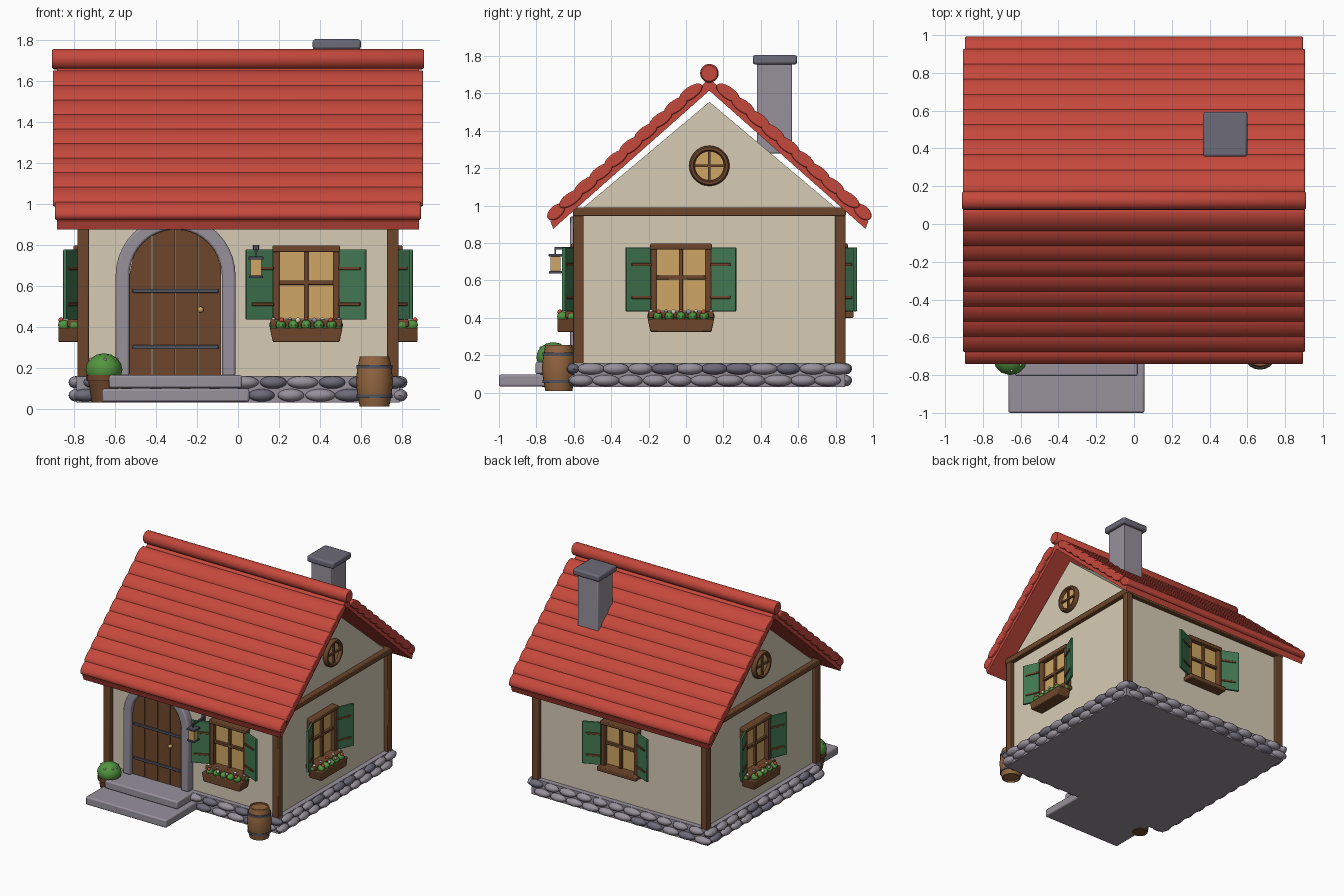
import bpy, bmesh, math, random
from mathutils import Matrix, Vector

if "Cube" in bpy.data.objects:
    bpy.data.objects.remove(bpy.data.objects["Cube"])

random.seed(4)
CY = 0.125                      # depth centre of the house
T, R, I = Matrix.Translation, Matrix.Rotation, Matrix.Identity(4)


def mat(name, r, g, b):
    m = bpy.data.materials.new(name)
    m.diffuse_color = (r, g, b, 1)
    m.use_nodes = True
    m.node_tree.nodes["Principled BSDF"].inputs["Base Color"].default_value = m.diffuse_color
    return m


CREAM = mat("cream plaster", .68, .60, .46)
RED = mat("red tile", .56, .065, .045)
WOOD = mat("dark wood", .155, .062, .025)
STONE = mat("grey stone", .31, .28, .33)
DARK = mat("dark stone", .15, .145, .19)
IRON = mat("iron", .085, .085, .115)
GREEN = mat("shutter green", .055, .19, .085)
LEAF = mat("leaf green", .085, .30, .05)
GLASS = mat("warm glass", .62, .38, .13)
OAK = mat("barrel oak", .29, .13, .05)


def finish(name, bm, m, M=I, bevel=0, smooth=True):
    bmesh.ops.recalc_face_normals(bm, faces=bm.faces)
    me = bpy.data.meshes.new(name)
    bm.to_mesh(me)
    bm.free()
    for x in (m if isinstance(m, list) else [m]):
        me.materials.append(x)
    ob = bpy.data.objects.new(name, me)
    bpy.context.collection.objects.link(ob)
    ob.matrix_world = M
    if bevel:
        b = ob.modifiers.new("bevel", 'BEVEL')
        b.width, b.segments, b.limit_method = bevel, 2, 'ANGLE'
    if smooth:
        bpy.ops.object.select_all(action='DESELECT')
        ob.select_set(True)
        bpy.context.view_layer.objects.active = ob
        bpy.ops.object.shade_smooth_by_angle(angle=math.radians(40))
    return ob


def box(name, x0, x1, y0, y1, z0, z1, m, M=I, bevel=0.006):
    bm = bmesh.new()
    S = Matrix.Diagonal((x1 - x0, y1 - y0, z1 - z0, 1))
    bmesh.ops.create_cube(bm, size=1, matrix=T(((x0 + x1) / 2, (y0 + y1) / 2, (z0 + z1) / 2)) @ S)
    return finish(name, bm, m, M, bevel)


def prism(name, pts, d0, d1, m, M=I, bevel=0):
    """Extrude an x-z outline from y=d0 to y=d1."""
    bm = bmesh.new()
    f = bm.faces.new([bm.verts.new((x, d0, z)) for x, z in pts])
    g = bmesh.ops.extrude_face_region(bm, geom=[f])['geom']
    bmesh.ops.translate(bm, verts=[v for v in g if isinstance(v, bmesh.types.BMVert)], vec=(0, d1 - d0, 0))
    return finish(name, bm, m, M, bevel)


def lathe(name, prof, m, M=I, n=20):
    bm = bmesh.new()
    rings = [[bm.verts.new((r * math.cos(k * math.tau / n), r * math.sin(k * math.tau / n), z))
              for k in range(n)] for r, z in prof]
    for a, b in zip(rings, rings[1:]):
        for k in range(n):
            bm.faces.new((a[k], a[(k + 1) % n], b[(k + 1) % n], b[k]))
    bm.faces.new(rings[0])
    bm.faces.new(rings[-1])
    return finish(name, bm, m, M)


def blobs(name, items, m, M=I, seg=12):
    """Many ellipsoids in one object: (centre, radii, material index)."""
    bm = bmesh.new()
    for c, r, mi in items:
        old = set(bm.faces)
        bmesh.ops.create_uvsphere(bm, u_segments=seg, v_segments=seg * 2 // 3, radius=1,
                                  matrix=T(c) @ Matrix.Diagonal((*r, 1)))
        for f in bm.faces:
            if f not in old:
                f.material_index = mi
    return finish(name, bm, m, M)


# Walls, gable loft, posts and top beams
box("walls", -.75, .75, CY - .685, CY + .685, .15, .97, CREAM, bevel=0)
prism("gable", [(-.685, .98), (.685, .98), (0, 1.555)], -.75, .75, CREAM, T((0, CY, 0)) @ R(math.pi / 2, 4, 'Z'))
for sx in (-1, 1):
    for sy in (-1, 1):
        x, y = sx * .757, CY + sy * .70
        box("corner_post", x - .028, x + .028, y - .028, y + .028, .155, .97, WOOD)
    box("side_beam", sx * .757 - .032, sx * .757 + .032, CY - .73, CY + .73, .945, .99, WOOD)
    box("long_beam", -.78, .78, CY + sx * .70 - .028, CY + sx * .70 + .028, .945, .988, WOOD)

# Foundation with two rows of cobbles on each side
box("foundation", -.79, .79, CY - .725, CY + .725, .03, .16, STONE, bevel=0)
cobbles = []
for row, z in enumerate((.065, .128)):
    for half, face, along_x in ((.79, .725, True), (.725, .79, False)):
        n = 11
        for s in (-1, 1):
            for k in range(n):
                u = (k + .5 + (.2 if row else -.2)) / n * 2 * half - half
                L = random.uniform(.062, .076)
                rad = (L, .038, .031) if along_x else (.038, L, .031)
                c = (u, CY + s * face, z) if along_x else (s * face, CY + u, z)
                cobbles.append((c, rad, int(random.random() < .22)))
blobs("cobbles", cobbles, [STONE, DARK])

# Roof: slabs, overlapping tile courses and a ridge roll
SL = .885
ANG = math.atan(SL)
for s in (-1, 1):
    F = T((0, CY, 0)) @ R(s * math.pi / 2, 4, 'Z')     # local x runs down the slope
    prism("roof_slab", [(0, 1.615), (.835, 1.615 - .835 * SL), (.85, 1.67 - .85 * SL), (0, 1.68)], -.885, .885, RED, F)
    for i in range(10):
        d = .82 - .08 * i
        tilt = ANG - (.0 if i == 0 else .12)
        a, b = (.056, .034) if i == 0 else (.074, .033)
        half = .895 if i == 0 else .905
        pts = [(a * math.cos(t), b * math.sin(t)) for t in [k * math.tau / 16 for k in range(16)]]
        prism("roof_tile_course", pts, -half, half, RED,
              F @ T((d, 0, 1.692 - SL * d)) @ R(tilt, 4, 'Y'), bevel=.008)
lathe("ridge_roll", [(.042, -.91), (.05, -.90), (.05, .90), (.042, .91)], RED,
      T((0, CY, 1.708)) @ R(math.pi / 2, 4, 'Y'))

# Chimney
box("chimney", .39, .575, .38, .567, 1.28, 1.76, STONE)
box("chimney_cap", .365, .60, .357, .594, 1.755, 1.805, DARK, bevel=.012)

# Steps
box("upper_step", -.63, .02, -.805, -.58, .10, .163, STONE, bevel=.01)
box("lower_step", -.665, .055, -1.0, -.58, .033, .097, STONE, bevel=.01)


# Arched door
def arch(r, z0=.16, zs=.65, n=20):
    return [(r, z0)] + [(r * math.cos(k * math.pi / n), zs + r * math.sin(k * math.pi / n)) for k in range(n + 1)] + [(-r, z0)]


DM = T((-.305, 0, 0))
prism("door_surround", arch(.293) + arch(.226)[::-1], -.62, -.55, STONE, DM, bevel=.01)
planks = 4
for k in range(planks):
    x0, x1 = -.226 + k * .113, -.226 + (k + 1) * .113 - .004
    top = [(x0 + (x1 - x0) * t / 6) for t in range(7)]
    pts = [(x0, .16)] + [(x, .65 + math.sqrt(max(0, .226 ** 2 - x * x))) for x in top] + [(x1, .16)]
    prism("door_plank", pts, -.59, -.55, WOOD, DM)
for z in (.30, .575):
    box("door_strap", -.21, .21, -.60, -.585, z - .01, z + .01, IRON, DM, .003)
blobs("door_knob", [((.122, -.605, .483), (.015, .018, .015), 0)], GLASS, DM)


# Windows, built facing -y with the wall plane at y = 0
def window(M, flowers):
    box("window_glass", -.14, .14, -.012, .01, .44, .77, GLASS, M, 0)
    for s in (-1, 1):
        box("window_jamb", s * .147 - .016, s * .147 + .016, -.045, .01, .43, .78, WOOD, M)
        H = M @ T((s * .163, -.042, 0)) @ R(s * -.40, 4, 'Z')
        x0, x1 = sorted((0, s * .142))
        box("shutter", x0, x1, -.009, .009, .435, .777, GREEN, H, .004)
        x0, x1 = sorted((0, s * .115))
        for z in (.51, .685):
            box("shutter_strap", x0, x1, -.016, .013, z - .008, z + .008, WOOD, H, .003)
    box("window_lintel", -.165, .165, -.055, .01, .765, .797, WOOD, M)
    box("window_mullion", -.011, .011, -.032, 0, .44, .77, WOOD, M, .003)
    box("window_crossbar", -.14, .14, -.032, 0, .605, .627, WOOD, M, .003)
    box("window_sill", -.175, .175, -.085, .01, .40, .435, WOOD, M)
    if not flowers:
        return
    prism("flower_box", [(-.163, .325), (.163, .325), (.178, .395), (-.178, .395)], -.128, -.02, WOOD, M, .006)
    greens = [((-.155 + .031 * k, -.075 + .025 * (-1) ** k, .408), (.026, .032, .026), 0) for k in range(11)]
    blobs("flower_leaves", greens, LEAF, M, 9)
    buds = [((-.16 + .04 * k, -.09 + .025 * (-1) ** k, .432), (.013,) * 3, k % 3) for k in range(9)]
    blobs("flowers", buds, [CREAM, RED, STONE], M, 9)


window(T((.333, CY - .685, 0)), True)
window(T((.75, -.027, 0)) @ R(math.pi / 2, 4, 'Z'), True)
window(T((-.75, .215, 0)) @ R(-math.pi / 2, 4, 'Z'), True)
window(T((0, CY + .685, 0)) @ R(math.pi, 4, 'Z'), False)


# Round attic windows
def disc(r, n=28):
    return [(r * math.cos(k * math.tau / n), r * math.sin(k * math.tau / n)) for k in range(n)]


for s in (-1, 1):
    A = T((s * .75, CY, 1.213)) @ R(s * math.pi / 2, 4, 'Z')
    prism("attic_glass", disc(.09), -.012, .01, GLASS, A)
    bm = bmesh.new()
    rings = [[bm.verts.new((r * x, y, r * z)) for x, z in disc(1)] for r, y in
             ((.108, .01), (.108, -.022), (.100, -.034), (.086, -.034), (.078, -.022), (.078, .01))]
    for a, b in zip(rings, rings[1:]):
        for k in range(28):
            bm.faces.new((a[k], a[(k + 1) % 28], b[(k + 1) % 28], b[k]))
    finish("attic_ring", bm, WOOD, A)
    box("attic_mullion", -.007, .007, -.025, 0, -.08, .08, WOOD, A, 0)
    box("attic_crossbar", -.08, .08, -.025, 0, -.007, .007, WOOD, A, 0)

# Wall lantern
LM = T((.088, -.698, 0))
box("lantern_plate", -.014, .014, .122, .14, .73, .80, IRON, LM, .003)
box("lantern_arm", -.007, .007, -.005, .135, .765, .779, IRON, LM, .002)
box("lantern_hook", -.004, .004, -.004, .004, .735, .77, IRON, LM, 0)
box("lantern_glass", -.026, .026, -.026, .026, .648, .73, GLASS, LM, 0)
box("lantern_top", -.036, .036, -.036, .036, .728, .742, IRON, LM, .003)
box("lantern_base", -.034, .034, -.034, .034, .637, .65, IRON, LM, .003)

# Barrel with hoops
BM = T((.667, -.68, .01))
lathe("barrel", [(.062, .012), (.062, 0), (.072, 0), (.084, .06), (.091, .123), (.084, .185), (.072, .245),
                 (.062, .245), (.062, .235)], OAK, BM)
for z in (.05, .195):
    lathe("barrel_hoop", [(.08, z - .009), (.087, z - .009), (.087, z + .009), (.08, z + .009)], IRON, BM)

# Potted bush
PM = T((-.655, -.71, 0))
lathe("plant_pot", [(.06, .03), (.077, .135), (.086, .135), (.086, .165), (.07, .165)], WOOD, PM)
blobs("bush", [((0, 0, .19), (.09, .09, .08), 0)], LEAF, PM, 12)
specks = [Vector((math.cos(k * 2.4) * .065, math.sin(k * 2.4) * .065, .24)) for k in range(7)]
blobs("bush_flowers", [(p, (.009,) * 3, 0) for p in specks], CREAM, PM, 6)
